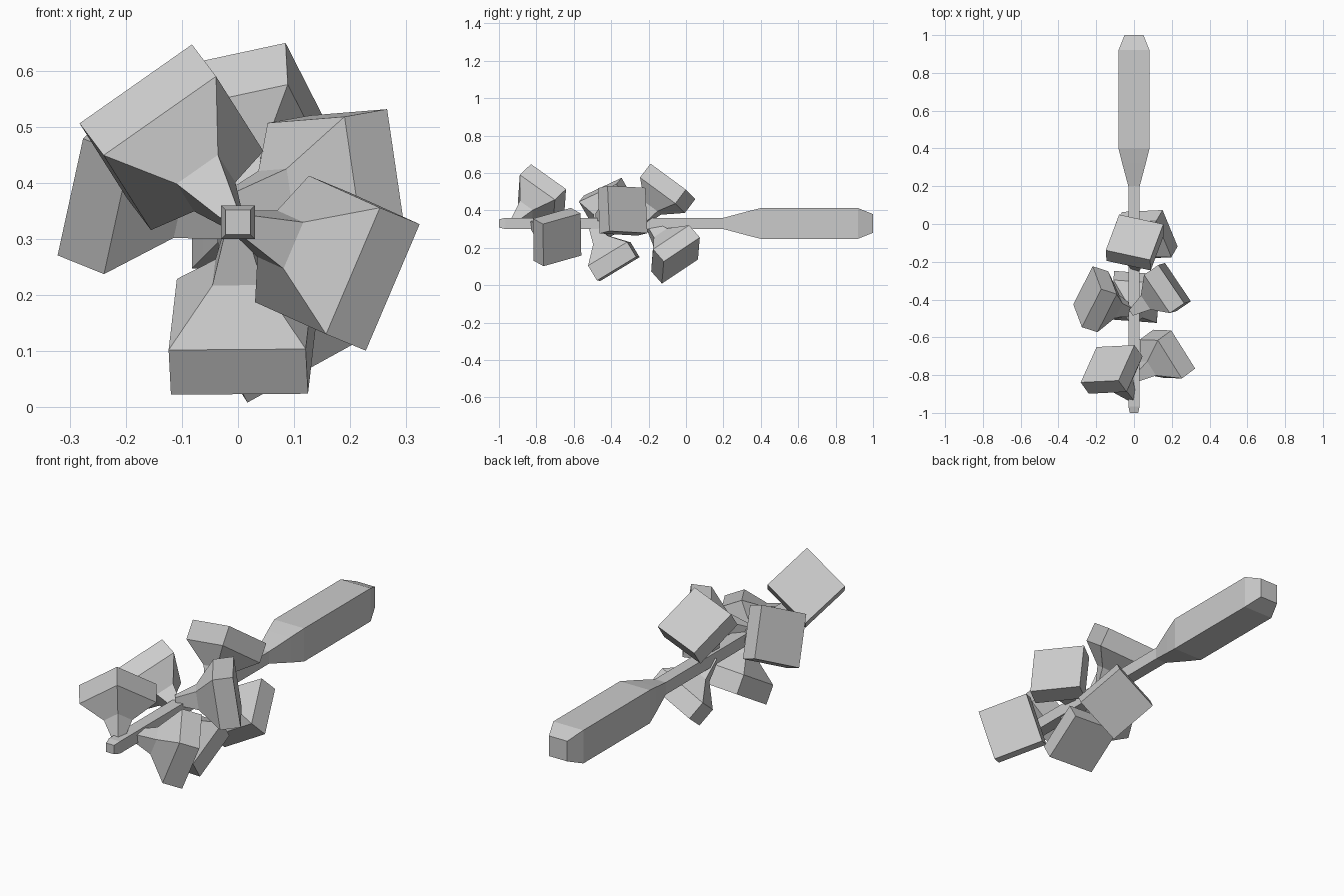
import bpy, bmesh
from math import radians, sin, cos
from mathutils import Vector

if "Cube" in bpy.data.objects:
    bpy.data.objects.remove(bpy.data.objects["Cube"])

AXIS_Z = 0.33


def square_loft(name, origin, axis, u, v, rings):
    """Loft square sections (distance along axis, half width) into a closed solid."""
    bm = bmesh.new()
    loops = []
    for s, h in rings:
        c = origin + axis * s
        loops.append([bm.verts.new(c + u * (a * h) + v * (b * h))
                      for a, b in ((-1, -1), (1, -1), (1, 1), (-1, 1))])
    for lo, hi in zip(loops, loops[1:]):
        for i in range(4):
            j = (i + 1) % 4
            bm.faces.new((lo[i], lo[j], hi[j], hi[i]))
    bm.faces.new(loops[0][::-1])
    bm.faces.new(loops[-1])
    bmesh.ops.recalc_face_normals(bm, faces=bm.faces)
    mesh = bpy.data.meshes.new(name)
    bm.to_mesh(mesh)
    bm.free()
    obj = bpy.data.objects.new(name, mesh)
    bpy.context.collection.objects.link(obj)
    return obj


# Square stick with a thicker handle at the back
square_loft("stick", Vector((0, 0, AXIS_Z)), Vector((0, 1, 0)),
            Vector((1, 0, 0)), Vector((0, 0, 1)),
            [(-1, 0.022), (-0.965, 0.03), (0.2, 0.03), (0.32, 0.062),
             (0.4, 0.082), (0.92, 0.082), (1, 0.05)])

# Flared blocks: narrow stem at the stick, square cap at the outer end
LENGTH = 0.28
FLARE = [(0, 0.018), (0.1, 0.045), (0.187, 0.1225), (LENGTH, 0.1225)]


def flared_block(name, centre, azimuth, tilt, roll):
    """centre: middle of the cap; azimuth round the stick, tilt toward +y, spin."""
    az, ti, ro = map(radians, (azimuth, tilt, roll))
    n = Vector((cos(az) * cos(ti), sin(ti), sin(az) * cos(ti)))
    t = Vector((sin(az), 0, -cos(az)))
    w = Vector((-cos(az) * sin(ti), cos(ti), -sin(az) * sin(ti)))
    u = t * cos(ro) + w * sin(ro)
    v = w * cos(ro) - t * sin(ro)
    square_loft(name, Vector(centre) - n * LENGTH, n, u, v, FLARE)


blocks = [
    ((-0.14, -0.74, 0.51), 127, 40, 3),
    ((0.2125, -0.6625, 0.2425), -22.5, 34.5, 1),
    ((0.01, -0.362, 0.087), -87, 31, 5),
    ((-0.2475, -0.385, 0.4225), 158, 16.5, -31),
    ((0.215, -0.313, 0.405), 10, 34, 3),
    ((0.003, -0.07, 0.555), 93, 37, -15),
    ((0.084, -0.0275, 0.132), -63, 38, -3),
]
for k, spec in enumerate(blocks, 1):
    flared_block(f"flared_block_{k}", *spec)
